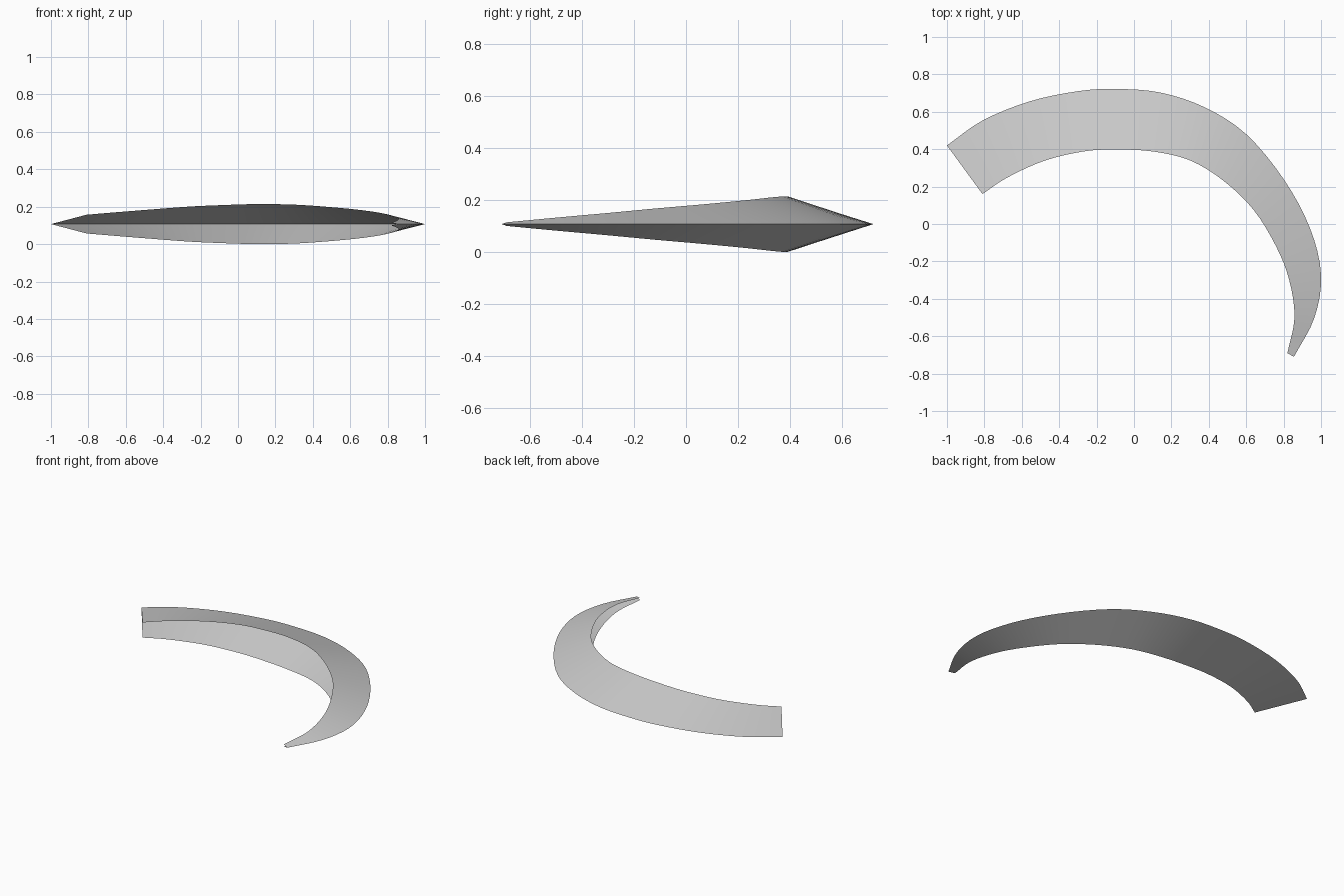
import bpy
import bmesh
from mathutils import Vector

default = bpy.data.objects.get("Cube")
if default:
    bpy.data.objects.remove(default, do_unlink=True)

MID_Z = 0.107
STEPS = 4

# Stations along the blade: outer x, outer y, inner x, inner y, half height
STATIONS = [
    (-1.0, .42, -.81, .16, .05),
    (-.81, .553, -.68, .247, .061),
    (-.56, .655, -.48, .338, .077),
    (-.3, .71, -.27, .388, .093),
    (-.1, .722, -.1, .398, .101),
    (.14, .703, .1, .388, .107),
    (.38, .623, .3, .34, .104),
    (.6, .48, .48, .23, .092),
    (.8, .24, .64, .075, .077),
    (.94, -.02, .76, -.12, .06),
    (1.0, -.27, .83, -.3, .043),
    (.965, -.5, .858, -.5, .025),
    (.855, -.71, .82, -.69, .007),
]


def smooth_path(rows, steps):
    """Pass a Catmull-Rom spline through the stations."""
    pts = [Vector(r) for r in rows]
    pts = [2 * pts[0] - pts[1]] + pts + [2 * pts[-1] - pts[-2]]
    path = []
    for a, b, c, d in zip(pts, pts[1:], pts[2:], pts[3:]):
        for i in range(steps):
            t = i / steps
            path.append(b + (c - a) * t / 2
                        + (2 * a - 5 * b + 4 * c - d) * t ** 2 / 2
                        + (3 * b - a - 3 * c + d) * t ** 3 / 2)
    return path + [pts[-2]]


# Plain grey metal
metal = bpy.data.materials.new("grey_metal")
metal.use_nodes = True
grey = (.6, .6, .6, 1)
metal.diffuse_color = grey
metal.node_tree.nodes["Principled BSDF"].inputs["Base Color"].default_value = grey

# Crescent blade: two sheets meeting in a sharp outer edge, open inside
bm = bmesh.new()
sections = []
for ox, oy, ix, iy, h in smooth_path(STATIONS, STEPS):
    sections.append([bm.verts.new(co) for co in (
        (ix, iy, MID_Z + h), (ox, oy, MID_Z), (ix, iy, MID_Z - h))])
for s, n in zip(sections, sections[1:]):
    for k in range(2):
        bm.faces.new((s[k], n[k], n[k + 1], s[k + 1]))
bmesh.ops.recalc_face_normals(bm, faces=bm.faces)
bm.faces.ensure_lookup_table()
if bm.faces[0].normal.z < 0:
    bmesh.ops.reverse_faces(bm, faces=bm.faces)
mesh = bpy.data.meshes.new("crescent_blade")
bm.to_mesh(mesh)
bm.free()
mesh.materials.append(metal)
blade = bpy.data.objects.new("crescent_blade", mesh)
bpy.context.collection.objects.link(blade)

bpy.context.view_layer.objects.active = blade
blade.select_set(True)
bpy.ops.object.shade_smooth_by_angle()
